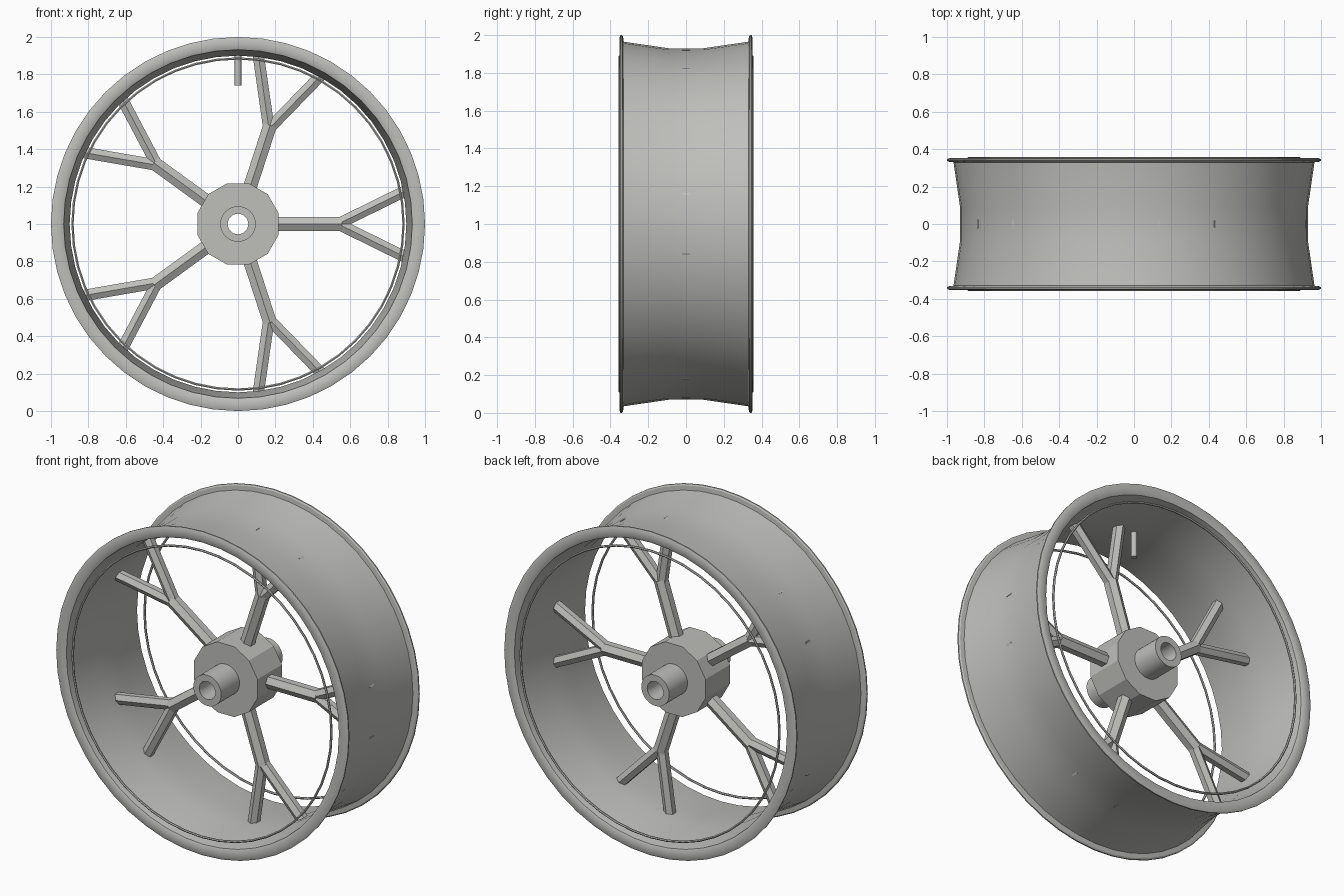
import bpy
import bmesh
from math import sin, cos, pi, radians
from mathutils import Vector, Matrix

if "Cube" in bpy.data.objects:
    bpy.data.objects.remove(bpy.data.objects["Cube"])

CENTRE = Vector((0, 0, 1))

grey = bpy.data.materials.new("metal_grey")
grey.use_nodes = True
colour = (0.52, 0.52, 0.50, 1)
grey.diffuse_color = colour
grey.node_tree.nodes["Principled BSDF"].inputs["Base Color"].default_value = colour


def finish(name, bm, smooth_angle=None):
    bmesh.ops.recalc_face_normals(bm, faces=bm.faces)
    mesh = bpy.data.meshes.new(name)
    bm.to_mesh(mesh)
    bm.free()
    mesh.materials.append(grey)
    obj = bpy.data.objects.new(name, mesh)
    bpy.context.collection.objects.link(obj)
    if smooth_angle:
        bpy.ops.object.select_all(action="DESELECT")
        obj.select_set(True)
        bpy.context.view_layer.objects.active = obj
        bpy.ops.object.shade_smooth_by_angle(angle=radians(smooth_angle))
    return obj


def lathe(name, profile, sides, smooth_angle=None, turn=0.0):
    """Spin a closed (y, radius) profile about the wheel axis."""
    bm = bmesh.new()
    rings = []
    for i in range(sides):
        a = turn + 2 * pi * i / sides
        rings.append([bm.verts.new(CENTRE + Vector((r * cos(a), y, r * sin(a))))
                      for y, r in profile])
    n = len(profile)
    for i in range(sides):
        a, b = rings[i], rings[(i + 1) % sides]
        for j in range(n):
            k = (j + 1) % n
            bm.faces.new((a[j], a[k], b[k], b[j]))
    return finish(name, bm, smooth_angle)


def tube(half_length, outer, inner):
    return [(-half_length, outer), (half_length, outer),
            (half_length, inner), (-half_length, inner)]


def add_bar(bm, start, end, radius, sides=6):
    """Straight bar in the wheel plane with a ridge facing front and back."""
    along = (end - start).normalized()
    front = Vector((0, 1, 0))
    side = along.cross(front)
    loops = []
    for p in (start, end):
        loops.append([bm.verts.new(p + radius * (front * cos(2 * pi * i / sides)
                                                 + side * sin(2 * pi * i / sides)))
                      for i in range(sides)])
    for i in range(sides):
        k = (i + 1) % sides
        bm.faces.new((loops[0][i], loops[0][k], loops[1][k], loops[1][i]))
    for loop in loops:
        bm.faces.new(loop)


# Rim barrel with a flange on each edge
outer_half = [(0.09, 0.93), (0.33, 0.965), (0.333, 0.992), (0.339, 1.0),
              (0.347, 1.0), (0.353, 0.985), (0.353, 0.95), (0.345, 0.932),
              (0.09, 0.90)]
rim_profile = outer_half + [(-y, r) for y, r in reversed(outer_half)]
lathe("rim", rim_profile, 48, 25)

# Thin trim ring inside each flange
for name, side in (("front_trim_ring", -1), ("back_trim_ring", 1)):
    ring = [(side * 0.351 + 0.007 * cos(a), 0.885 + 0.007 * sin(a))
            for a in (2 * pi * i / 6 for i in range(6))]
    lathe(name, ring, 48, 40)

# Hub and axle tube, bored through
lathe("hub", tube(0.12, 0.225, 0.08), 12, turn=radians(15))
lathe("axle_tube", tube(0.30, 0.095, 0.055), 32, 35)

# Five forked spokes
for i in range(5):
    bm = bmesh.new()
    fork = Vector((0.555, 0, 0))
    add_bar(bm, Vector((0.17, 0, 0)), fork, 0.042)
    for s in (1, -1):
        add_bar(bm, fork - Vector((0.02, 0, 0)), Vector((0.905, 0, s * 0.182)), 0.035)
    turn = Matrix.Translation(CENTRE) @ Matrix.Rotation(2 * pi * i / 5, 4, "Y")
    bmesh.ops.transform(bm, matrix=turn, verts=bm.verts)
    finish(f"spoke_{i + 1}", bm)

# Valve stem at the top
bm = bmesh.new()
add_bar(bm, CENTRE + Vector((0, 0, 0.74)), CENTRE + Vector((0, 0, 0.915)), 0.018, 8)
finish("valve_stem", bm, 50)
